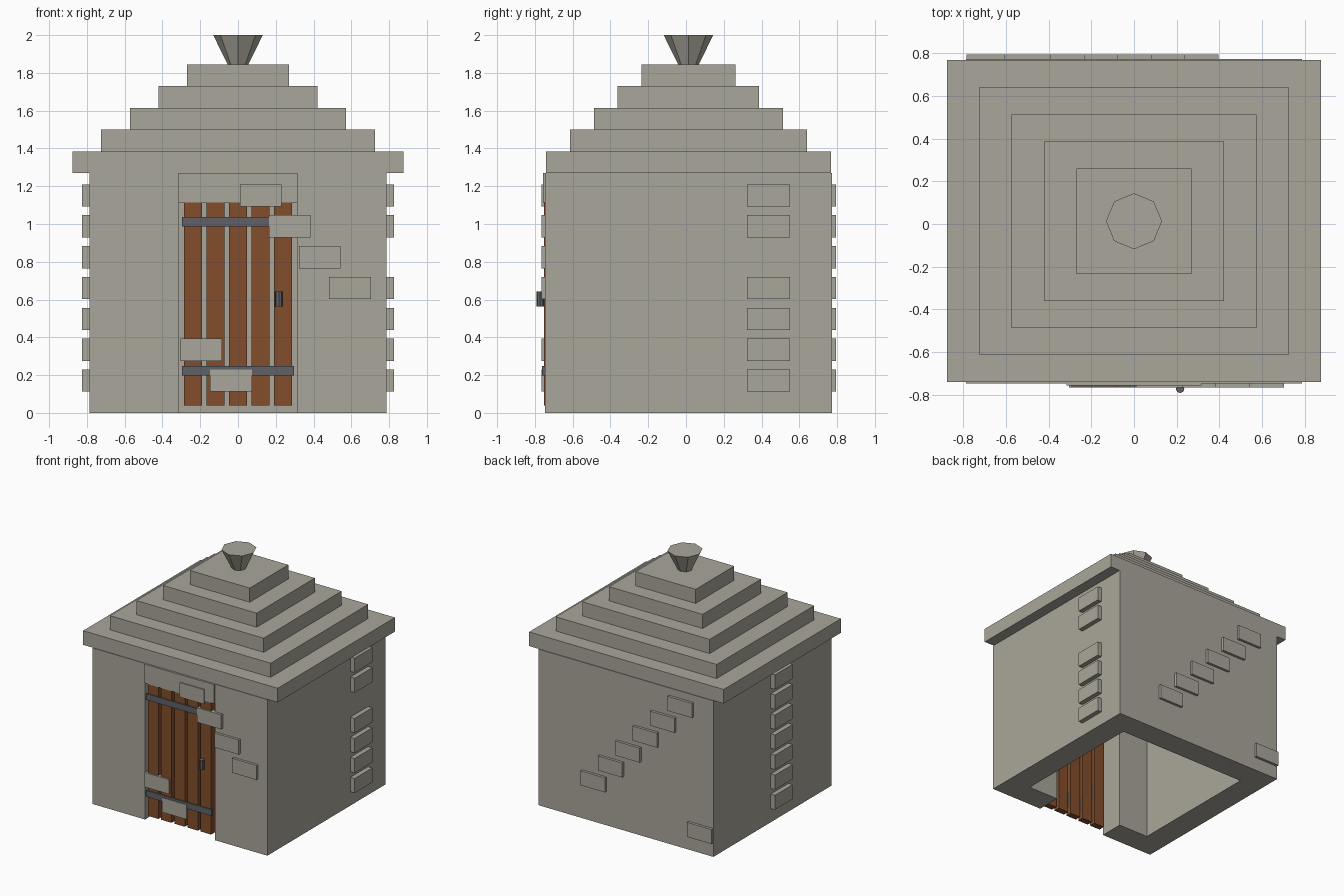
import bpy
import bmesh
from math import radians
from mathutils import Matrix, Vector

cube = bpy.data.objects.get("Cube")
if cube:
    bpy.data.objects.remove(cube, do_unlink=True)


def material(name, rgb):
    mat = bpy.data.materials.new(name)
    mat.use_nodes = True
    mat.diffuse_color = (*rgb, 1)
    bsdf = next(n for n in mat.node_tree.nodes if n.type == "BSDF_PRINCIPLED")
    bsdf.inputs["Base Color"].default_value = (*rgb, 1)
    bsdf.inputs["Roughness"].default_value = 0.9
    return mat


STONE = material("pale_stone", (0.40, 0.38, 0.325))
WOOD = material("brown_wood", (0.225, 0.076, 0.025))
IRON = material("dark_iron", (0.113, 0.121, 0.132))


def finish(name, bm, mat):
    bmesh.ops.recalc_face_normals(bm, faces=bm.faces)
    mesh = bpy.data.meshes.new(name)
    bm.to_mesh(mesh)
    bm.free()
    mesh.materials.append(mat)
    obj = bpy.data.objects.new(name, mesh)
    bpy.context.scene.collection.objects.link(obj)
    return obj


def box(name, mat, x, y, z):
    """Box from (low, high) ranges on each axis."""
    bm = bmesh.new()
    centre = Vector([sum(r) / 2 for r in (x, y, z)])
    size = [r[1] - r[0] for r in (x, y, z)]
    bmesh.ops.create_cube(bm, size=1, matrix=Matrix.LocRotScale(centre, None, size))
    return finish(name, bm, mat)


def around(centre, width):
    return centre - width / 2, centre + width / 2


def octagon_solid(name, mat, centre, r_low, r_high, depth):
    bm = bmesh.new()
    bmesh.ops.create_cone(bm, cap_ends=True, segments=8, radius1=r_low, radius2=r_high,
                          depth=depth, matrix=Matrix.Translation(centre))
    # put corners on the axes
    if abs(min(v.co.x - centre[0] for v in bm.verts)) < max(r_low, r_high) * 0.99:
        bmesh.ops.rotate(bm, verts=bm.verts, cent=centre,
                         matrix=Matrix.Rotation(radians(22.5), 3, "Z"))
    return finish(name, bm, mat)


MID = 0.013                      # middle of the building along y
HALF_X, HALF_Y = 0.787, 0.759
WALL, DOOR, EAVE = 0.2, 0.315, 1.27
FRONT, BACK = MID - HALF_Y, MID + HALF_Y

# Walls: a footprint with a door gap, raised to the eaves
half = [(DOOR, FRONT), (HALF_X, FRONT), (HALF_X, BACK)]
inner = [(HALF_X - WALL, BACK - WALL), (HALF_X - WALL, FRONT + WALL), (DOOR, FRONT + WALL)]
outline = half + [(-x, y) for x, y in reversed(half)]
outline += [(-x, y) for x, y in reversed(inner)] + inner
bm = bmesh.new()
base = bm.faces.new([bm.verts.new((x, y, 0)) for x, y in outline])
raised = bmesh.ops.extrude_face_region(bm, geom=[base])["geom"]
bmesh.ops.translate(bm, vec=(0, 0, EAVE),
                    verts=[g for g in raised if isinstance(g, bmesh.types.BMVert)])
finish("walls", bm, STONE)
box("lintel", STONE, (-DOOR, DOOR), (FRONT - 0.011, FRONT + WALL), (1.115, EAVE))

# Stepped roof
STEP = 0.115
for i in range(5):
    z = EAVE + i * STEP
    box(f"roof_step_{i + 1}", STONE, around(0, 2 * (0.876 - 0.1515 * i)),
        around(MID, 2 * (0.754 - 0.1265 * i)), (z, z + STEP))
ROOF_TOP = EAVE + 5 * STEP
octagon_solid("roof_finial", STONE, (0, MID, (ROOF_TOP + 2) / 2), 0.055, 0.131, 2 - ROOF_TOP)

# Door planks, straps and handle
for i in range(5):
    box(f"door_plank_{i + 1}", WOOD, around(0.119 * (i - 2), 0.094),
        (FRONT - 0.006, FRONT + 0.045), (0.04, 1.118))
for name, z in (("lower_strap", 0.223), ("upper_strap", 1.011)):
    box(name, IRON, around(0, 0.592), (FRONT - 0.016, FRONT), around(z, 0.05))
octagon_solid("door_handle", IRON, (0.216, FRONT - 0.026, 0.602), 0.02, 0.02, 0.08)

# Raised bricks, one per row at most; row number -> position along the wall
LENGTH, HEIGHT = 0.22, 0.118


def row(i):
    return around(0.171 + 0.1633 * i, HEIGHT)


front_bricks = {0: -0.037, 1: -0.195, 3: 0.593, 4: 0.433, 5: 0.275, 6: 0.12}
back_bricks = {0: -0.675, **{i: 0.443 - 0.157 * i for i in range(1, 7)}}
for i, x in front_bricks.items():
    box(f"front_brick_{i + 1}", STONE, around(x, LENGTH), (FRONT - 0.02, FRONT + 0.02), row(i))
for i, x in back_bricks.items():
    box(f"back_brick_{i + 1}", STONE, around(x, LENGTH), (BACK - 0.02, BACK + 0.021), row(i))
for i in range(7):
    if i != 4:
        box(f"left_brick_{i + 1}", STONE, (HALF_X - 0.02, HALF_X + 0.038),
            around(0.436, 0.228), row(i))
    box(f"right_brick_{i + 1}", STONE, (-HALF_X - 0.038, -HALF_X + 0.02),
        around(-0.08, 0.228), row(i))
